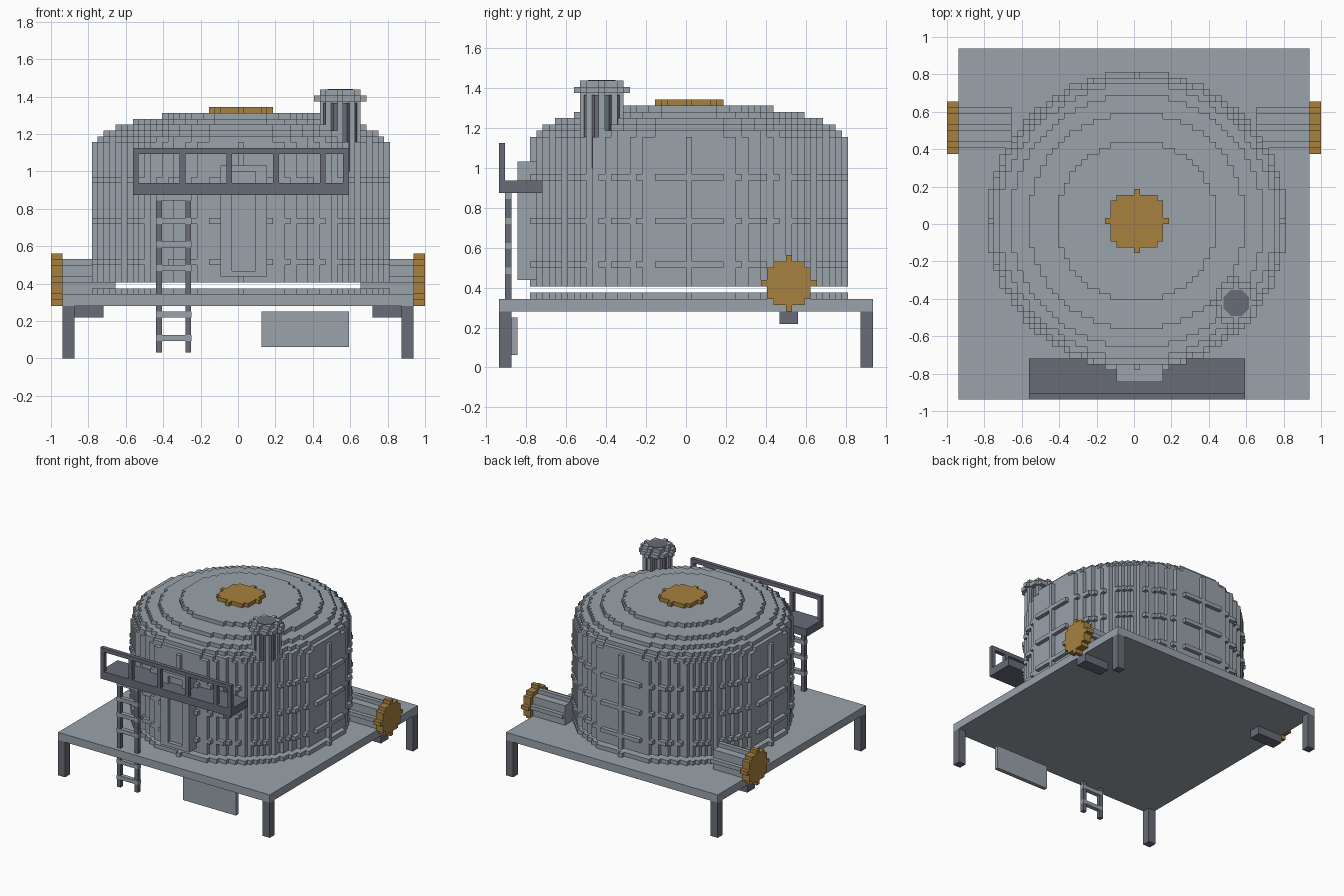
import bpy, bmesh, math

if "Cube" in bpy.data.objects:
    bpy.data.objects.remove(bpy.data.objects["Cube"], do_unlink=True)

U = 1 / 32  # block size


def material(name, rgb):
    m = bpy.data.materials.new(name)
    m.use_nodes = True
    m.diffuse_color = (*rgb, 1)
    m.node_tree.nodes["Principled BSDF"].inputs["Base Color"].default_value = (*rgb, 1)
    return m


STEEL = material("light_steel", (0.32, 0.36, 0.40))
DARK = material("dark_steel", (0.14, 0.15, 0.18))
BRASS = material("brass", (0.39, 0.22, 0.05))


def finish(bm, name, mat):
    bmesh.ops.recalc_face_normals(bm, faces=bm.faces)
    mesh = bpy.data.meshes.new(name)
    bm.to_mesh(mesh)
    bm.free()
    mesh.materials.append(mat)
    ob = bpy.data.objects.new(name, mesh)
    bpy.context.collection.objects.link(ob)
    return ob


def add_box(bm, lo, hi):
    vs = bmesh.ops.create_cube(bm, size=1)["verts"]
    for v in vs:
        for a in range(3):
            v.co[a] = (lo[a] if v.co[a] < 0 else hi[a]) * U


def boxes(name, mat, *spans):
    """One object from boxes given as (low corner, high corner) in blocks."""
    bm = bmesh.new()
    for lo, hi in spans:
        add_box(bm, lo, hi)
    return finish(bm, name, mat)


def stepped_outline(r):
    """Outline of a disc rasterised to whole blocks."""
    n = int(r + 1e-6)
    width = {j: int(math.sqrt(r * r - j * j) + 1e-6) + 0.5 for j in range(-n, n + 1)}
    right = []
    for j in range(-n, n + 1):
        if j > -n and width[j] == width[j - 1]:
            right.pop()
        else:
            right.append((width[j], j - 0.5))
        right.append((width[j], j + 0.5))
    return right + [(-x, y) for x, y in reversed(right)]


def stepped_disc(name, mat, r, center, lo, hi, axis="z"):
    """Stepped disc extruded from lo to hi along the axis, in blocks."""
    bm = bmesh.new()
    a, b = center

    def place(p, q, h):
        return (h * U, (a + p) * U, (b + q) * U) if axis == "x" else ((a + p) * U, (b + q) * U, h * U)

    pts = stepped_outline(r)
    low = [bm.verts.new(place(p, q, lo)) for p, q in pts]
    top = [bm.verts.new(place(p, q, hi)) for p, q in pts]
    bm.faces.new(low)
    bm.faces.new(top)
    for i in range(len(pts)):
        k = (i + 1) % len(pts)
        bm.faces.new((low[i], low[k], top[k], top[i]))
    return finish(bm, name, mat)


def octagon_tube(name, mat, r, center, z0, z1):
    bpy.ops.mesh.primitive_cylinder_add(
        vertices=8, radius=r, depth=z1 - z0, rotation=(0, 0, math.pi / 8),
        location=(center[0] * U, center[1] * U, (z0 + z1) / 2))
    ob = bpy.context.object
    ob.name = name
    ob.data.materials.append(mat)
    return ob


# Platform and legs
boxes("platform", STEEL, ((-30, -30, 9), (30, 30, 11)))
boxes("platform_legs", DARK, *[((x, y, 0), (x + 2, y + 2, 9)) for x in (-30, 28) for y in (-30, 28)])

# Tank: foot ring, floating body, weld bands and stepped dome
C = (0.5, 0.5)
stepped_disc("tank_foot", STEEL, 25, C, 11, 12)
stepped_disc("tank_body", STEEL, 25, C, 13, 37)
for i, z in enumerate((16, 23, 30)):
    stepped_disc(f"weld_band_{i + 1}", STEEL, 25.5, C, z, z + 1)
for k in range(1, 6):
    stepped_disc(f"dome_layer_{k}", STEEL, 25 * math.sqrt(1 - (k / 6) ** 2), C, 35.5 + k, 37 + k)
stepped_disc("dome_cap", BRASS, 5, C, 42, 43)

# Door: raised frame around a recessed panel
boxes("door_frame", STEEL,
      ((-3, -27, 14), (-1, -24, 33)), ((3, -27, 14), (5, -24, 33)),
      ((-1, -27, 14), (3, -24, 15)), ((-1, -27, 32), (3, -24, 33)))
boxes("door_panel", STEEL, ((-1, -26, 15), (3, -24, 32)))

# Side pipes with brass flanges and brackets below
for side, s in (("right", -1), ("left", 1)):
    a, b, c, d = sorted((s * 21, s * 30))[0], sorted((s * 21, s * 30))[1], *sorted((s * 30, s * 32))
    stepped_disc(f"{side}_pipe", STEEL, 3, (16.5, 13.5), a, b, "x")
    stepped_disc(f"{side}_flange", BRASS, 4, (16.5, 13.5), c, d, "x")
    e, f = sorted((s * 23, s * 30))
    boxes(f"{side}_pipe_bracket", DARK, ((e, 15, 7), (f, 18, 9)))

# Vent stack with collar and dark inner liner
V = (17.5, -13.5)
stepped_disc("vent_stack", STEEL, 3, V, 36, 46)
stepped_disc("vent_collar", STEEL, 4, V, 44, 45)
octagon_tube("vent_liner", DARK, 0.097, V, 1.0, 1.365)
octagon_tube("vent_opening", DARK, 0.075, V, 1.42, 1.4415)

# Walkway with railing
boxes("walkway_deck", DARK, ((-18, -29, 28), (19, -23, 30)))
boxes("walkway_railing", DARK, ((-18, -30, 35), (19, -29, 36)),
      *[((x, -30, 30), (x + 1, -29, 35)) for x in (-18, -10, -2, 6, 14, 18)])
boxes("railing_foot", DARK, ((-18, -30, 28), (19, -29, 30)))

# Ladder
boxes("ladder_rails", DARK, *[((x, -29, 1), (x + 1, -28, 28)) for x in (-14, -9)])
boxes("ladder_rungs", STEEL,
      *[((-14.04, -29.04, z), (-7.96, -27.96, z + 1)) for z in (3, 7, 15, 19, 23, 27)])

# Blank plate hanging under the front edge
boxes("front_plate", STEEL, ((4, -28, 2), (19, -27, 8)))
